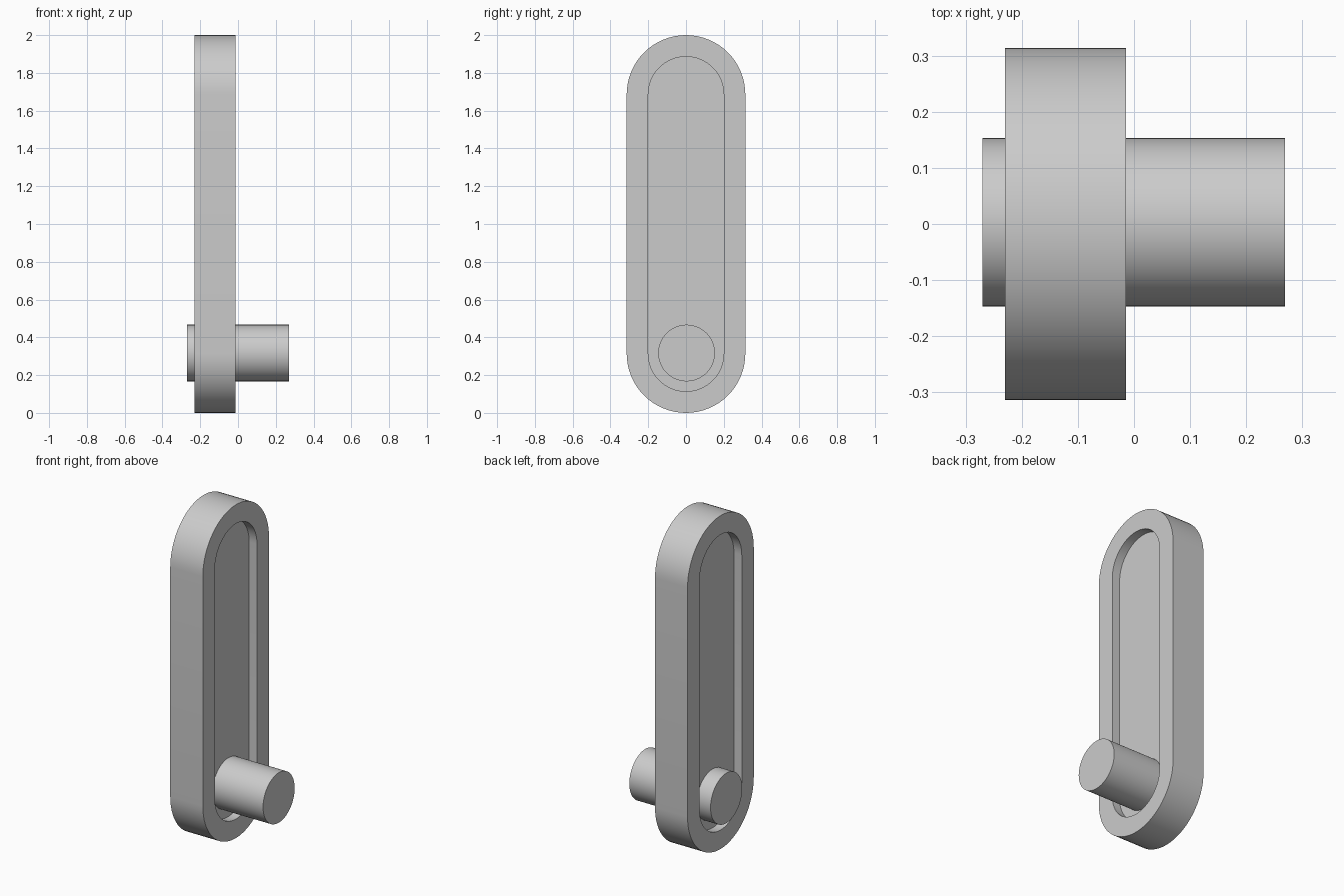
import bpy, bmesh, math

cube = bpy.data.objects.get("Cube")
if cube:
    bpy.data.objects.remove(cube, do_unlink=True)

GREY = (0.6, 0.6, 0.6, 1)
mat = bpy.data.materials.new("plain grey")
mat.use_nodes = True
mat.diffuse_color = GREY
mat.node_tree.nodes["Principled BSDF"].inputs["Base Color"].default_value = GREY

LOW, HIGH = 0.314, 1.686      # centres of the rounded ends
STEPS = 32


def slot(radius):
    """Slot outline in the YZ plane."""
    pts = []
    for centre, start in ((HIGH, 0), (LOW, math.pi)):
        for i in range(STEPS + 1):
            a = start + math.pi * i / STEPS
            pts.append((radius * math.cos(a), centre + radius * math.sin(a)))
    return pts


def circle(radius, y, z):
    angles = [math.tau * i / 64 for i in range(64)]
    return [(y + radius * math.cos(a), z + radius * math.sin(a)) for a in angles]


def loft(name, sections):
    """Join (x, outline) sections in order and cap both ends."""
    bm = bmesh.new()
    rings = [[bm.verts.new((x, y, z)) for y, z in outline] for x, outline in sections]
    for a, b in zip(rings, rings[1:]):
        n = len(a)
        for i in range(n):
            j = (i + 1) % n
            bm.faces.new((a[i], a[j], b[j], b[i]))
    bm.faces.new(rings[0])
    bm.faces.new(rings[-1])
    bmesh.ops.recalc_face_normals(bm, faces=bm.faces)
    mesh = bpy.data.meshes.new(name)
    bm.to_mesh(mesh)
    bm.free()
    mesh.materials.append(mat)
    obj = bpy.data.objects.new(name, mesh)
    bpy.context.collection.objects.link(obj)
    bpy.ops.object.select_all(action="DESELECT")
    obj.select_set(True)
    bpy.context.view_layer.objects.active = obj
    bpy.ops.object.shade_smooth_by_angle(angle=math.radians(30))
    return obj


# Arm with a recessed floor on each side
outer, inner = slot(0.314), slot(0.2)
left, right, depth = -0.23, -0.014, 0.052
loft("arm", [(left + depth, inner), (left, inner), (left, outer),
             (right, outer), (right, inner), (right - depth, inner)])

# Pin running through the lower end
loft("pin", [(-0.27, circle(0.15, 0.003, 0.317)), (0.269, circle(0.15, 0.003, 0.317))])
